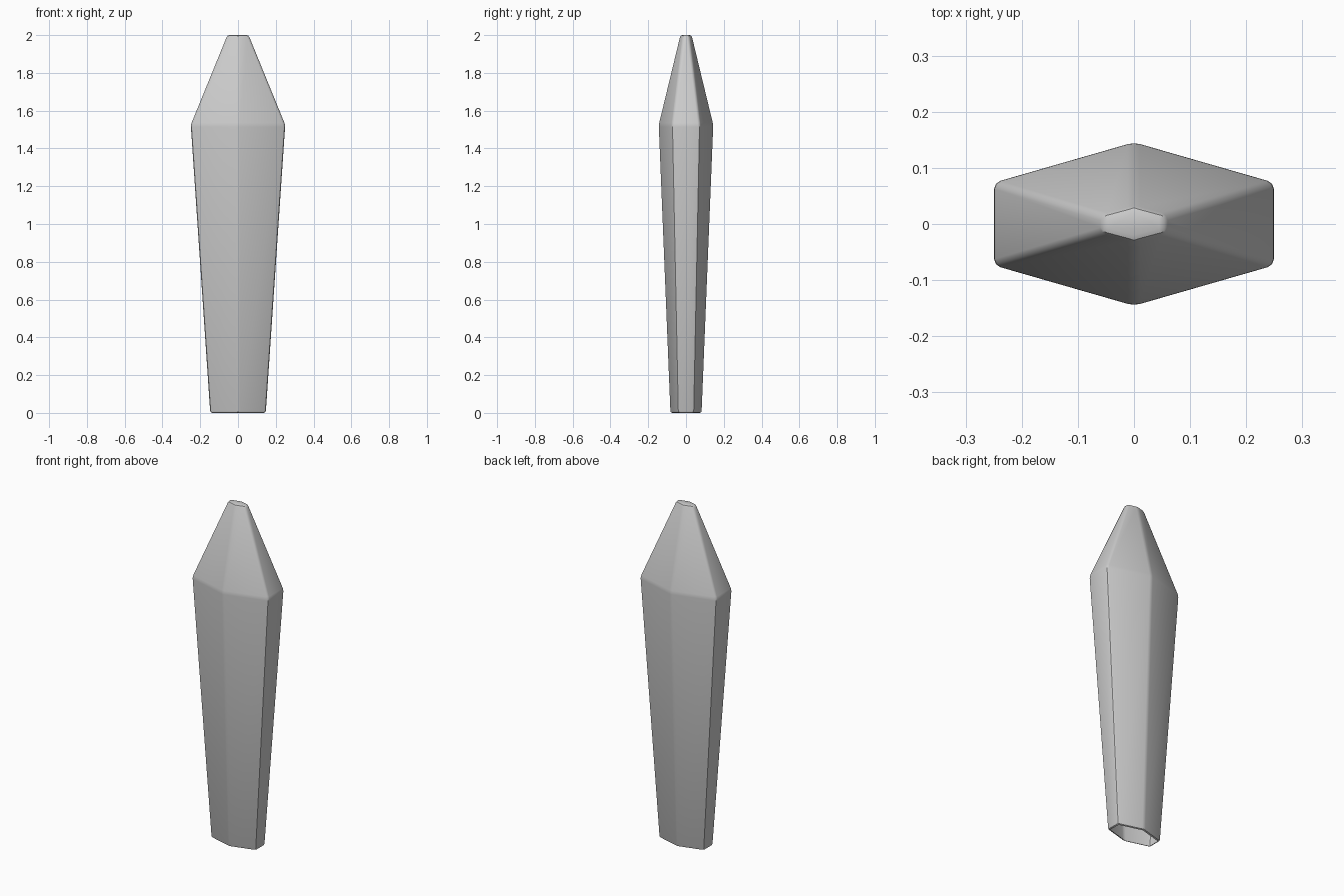
import bpy, bmesh

if "Cube" in bpy.data.objects:
    bpy.data.objects.remove(bpy.data.objects["Cube"])

# Hexagonal rings: height, half width, half depth at the ridge, half depth at the sides
rings = [(0.0, 0.147, 0.084, 0.043),
         (1.525, 0.25, 0.146, 0.074),
         (2.0, 0.056, 0.031, 0.016)]

bm = bmesh.new()
loops = []
for z, w, d, s in rings:
    pts = [(0, -d), (w, -s), (w, s), (0, d), (-w, s), (-w, -s)]
    loops.append([bm.verts.new((x, y, z)) for x, y in pts])

# Side facets
for a, b in zip(loops, loops[1:]):
    for i in range(6):
        j = (i + 1) % 6
        bm.faces.new((a[i], a[j], b[j], b[i]))
bm.faces.new(loops[-1])
bm.faces.new(loops[0][::-1])

# Soft edges everywhere
bmesh.ops.bevel(bm, geom=bm.edges[:], offset=0.011, segments=2, profile=0.5,
                affect='EDGES', clamp_overlap=True)

# Open underside
base = min(bm.faces, key=lambda f: (round(f.calc_center_median().z, 4), -f.calc_area()))
bmesh.ops.delete(bm, geom=[base], context='FACES')

mesh = bpy.data.meshes.new("crystal_blade")
bm.to_mesh(mesh)
bm.free()
blade = bpy.data.objects.new("crystal_blade", mesh)
bpy.context.collection.objects.link(blade)
bpy.context.view_layer.objects.active = blade
blade.select_set(True)
bpy.ops.object.shade_smooth_by_angle(angle=0.6)
